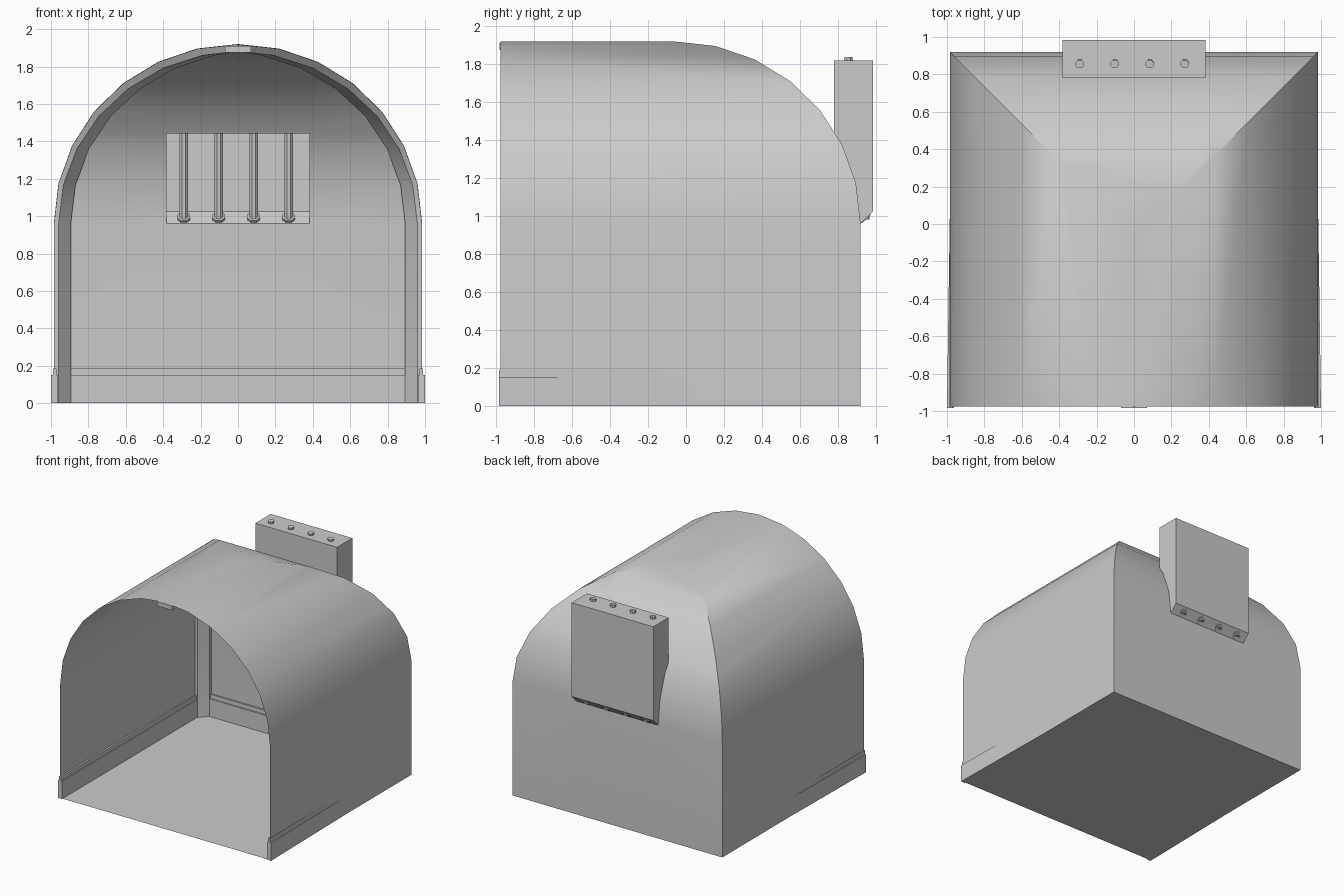
import bpy, bmesh, math
from mathutils import Vector

if "Cube" in bpy.data.objects:
    bpy.data.objects.remove(bpy.data.objects["Cube"])

R, H, SPRING = 0.985, 0.96, 0.96      # vault half width, rise, springing height
Y0, FRONT, N = -0.065, -0.977, 7      # apex y, open front, segments per quarter


def finish(name, bm, smooth=False):
    bmesh.ops.recalc_face_normals(bm, faces=bm.faces[:])
    me = bpy.data.meshes.new(name)
    bm.to_mesh(me)
    bm.free()
    ob = bpy.data.objects.new(name, me)
    bpy.context.collection.objects.link(ob)
    if smooth:
        bpy.ops.object.select_all(action='DESELECT')
        ob.select_set(True)
        bpy.context.view_layer.objects.active = ob
        bpy.ops.object.shade_smooth_by_angle(angle=math.radians(30))
    return ob


def loft(bm, rings, closed=True, caps=True):
    rows = [[bm.verts.new(p) for p in ring] for ring in rings]
    n = len(rows[0])
    for a, b in zip(rows, rows[1:]):
        for i in range(n if closed else n - 1):
            j = (i + 1) % n
            bm.faces.new((a[i], a[j], b[j], b[i]))
    if caps:
        bm.faces.new(rows[0])
        bm.faces.new(rows[-1])


def box(name, x, y, z):
    bm = bmesh.new()
    loft(bm, [[(x[0], y[0], k), (x[1], y[0], k), (x[1], y[1], k), (x[0], y[1], k)] for k in z])
    return finish(name, bm)


# quarter profile: (half width, height, sine)
arc = [(R * math.cos(i * math.pi / 2 / N), SPRING + H * math.sin(i * math.pi / 2 / N),
        math.sin(i * math.pi / 2 / N)) for i in range(N + 1)]
arc[-1] = (0.0, SPRING + H, 1.0)
prof = [(R, 0.0, 0.0)] + arc

# vaulted shell: U-shaped rings mitred at the two hips
bm = bmesh.new()
loft(bm, [[(-r, FRONT, z), (-r, Y0 + r, z), (r, Y0 + r, z), (r, FRONT, z)]
          for r, z, s in prof], closed=False, caps=False)
bmesh.ops.remove_doubles(bm, verts=bm.verts[:], dist=1e-5)

# window opening in the back panel
W, WY = 0.383, 0.78
back = [f for f in bm.faces if abs(f.normal.x) < 0.01 or all(
    abs(v.co.y - Y0 - max(abs(w.co.x) for w in f.verts if w.co.z == v.co.z)) < 1e-4 for v in f.verts)]
for co, no in (((W, 0, 0), (1, 0, 0)), ((-W, 0, 0), (1, 0, 0)), ((0, WY, 0), (0, 1, 0))):
    back = [f for f in bm.faces if f.calc_center_median().y - Y0 > abs(f.calc_center_median().x)]
    geom = set(back) | {e for f in back for e in f.edges} | {v for f in back for v in f.verts}
    bmesh.ops.bisect_plane(bm, geom=list(geom), plane_co=co, plane_no=no)
hole = [f for f in bm.faces if abs(f.calc_center_median().x) < W - 0.01
        and f.calc_center_median().y > WY and f.calc_center_median().z > SPRING]
bmesh.ops.delete(bm, geom=hole, context='FACES')
finish("vault_shell", bm, True)

# floor
bm = bmesh.new()
bm.faces.new([bm.verts.new(p) for p in ((-R, FRONT, 0), (R, FRONT, 0), (R, Y0 + R, 0), (-R, Y0 + R, 0))])
finish("floor", bm)

# corner posts continuing up as hip ribs
for sx, side in ((-1, "left"), (1, "right")):
    rings = []
    for r, z, s in prof:
        r -= 0.001
        y, zi = Y0 + r, z - 0.038 * s
        xi, xm = max(r - 0.09, 0), max(r - 0.025, 0)
        rings.append([(sx * r, y, z - 0.001 * s), (sx * r, y - 0.09, z - 0.001 * s),
                      (sx * xm, y - 0.09, zi), (sx * xi, y - 0.025, zi), (sx * xi, y, z - 0.001 * s)])
    bm = bmesh.new()
    loft(bm, rings)
    finish(side + "_corner_rib", bm, True)

# ridge beam
box("ridge_beam", (-0.07, 0.07), (FRONT - 0.006, Y0), (1.875, 1.911))

# baseboards: lower board and thin moulding, splayed slightly at the front
for sx, side in ((-1, "left"), (1, "right")):
    for label, z, f, b in (("baseboard", (0, 0.15), (0.962, 1.0), (0.962, 0.972)),
                           ("moulding", (0.15, 0.185), (0.970, 0.989), (0.970, 0.980))):
        bm = bmesh.new()
        loft(bm, [[(sx * f[0], -0.985, k), (sx * f[1], -0.985, k),
                   (sx * b[1], 0.915, k), (sx * b[0], 0.915, k)] for k in z])
        finish(side + "_" + label, bm)
box("back_baseboard", (-0.97, 0.97), (0.895, 0.919), (0, 0.15))
box("back_moulding", (-0.97, 0.97), (0.905, 0.918), (0.15, 0.185))

# window box: side profile follows the vault, open towards the room
a, b = arc[2], arc[3]
t = (WY - Y0 - a[0]) / (b[0] - a[0])
curve = [(Y0 + r, z) for r, z, s in arc[:3]] + [(WY, a[1] + t * (b[1] - a[1]))]
outline = [(WY, 1.82), (0.985, 1.82), (0.985, 1.025)] + curve
bm = bmesh.new()
sides = [[bm.verts.new((x, y, z)) for y, z in outline] for x in (-W, W)]
for s in sides:
    bm.faces.new(s)
n = len(outline)
for i in (0, 1, 2, n - 1):
    j = (i + 1) % n
    bm.faces.new((sides[0][i], sides[0][j], sides[1][j], sides[1][i]))
finish("window_box", bm)


def rod(name, p, q, r):
    p, q = Vector(p), Vector(q)
    d = (q - p).normalized()
    u = Vector((1, 0, 0))
    v = d.cross(u)
    bm = bmesh.new()
    loft(bm, [[c + r * (u * math.cos(k * math.pi / 4 + math.pi / 8) + v * math.sin(k * math.pi / 4 + math.pi / 8))
               for k in range(8)] for c in (p, q)])
    finish(name, bm)


# window bars with collars on the sloping sill
for i in range(4):
    x = -0.29 + i * 0.187
    rod(f"window_bar_{i + 1}", (x, 0.945, 0.98), (x, 0.855, 1.837), 0.024)
    rod(f"bar_collar_{i + 1}", (x, 0.952, 0.985), (x, 0.938, 1.0), 0.036)
